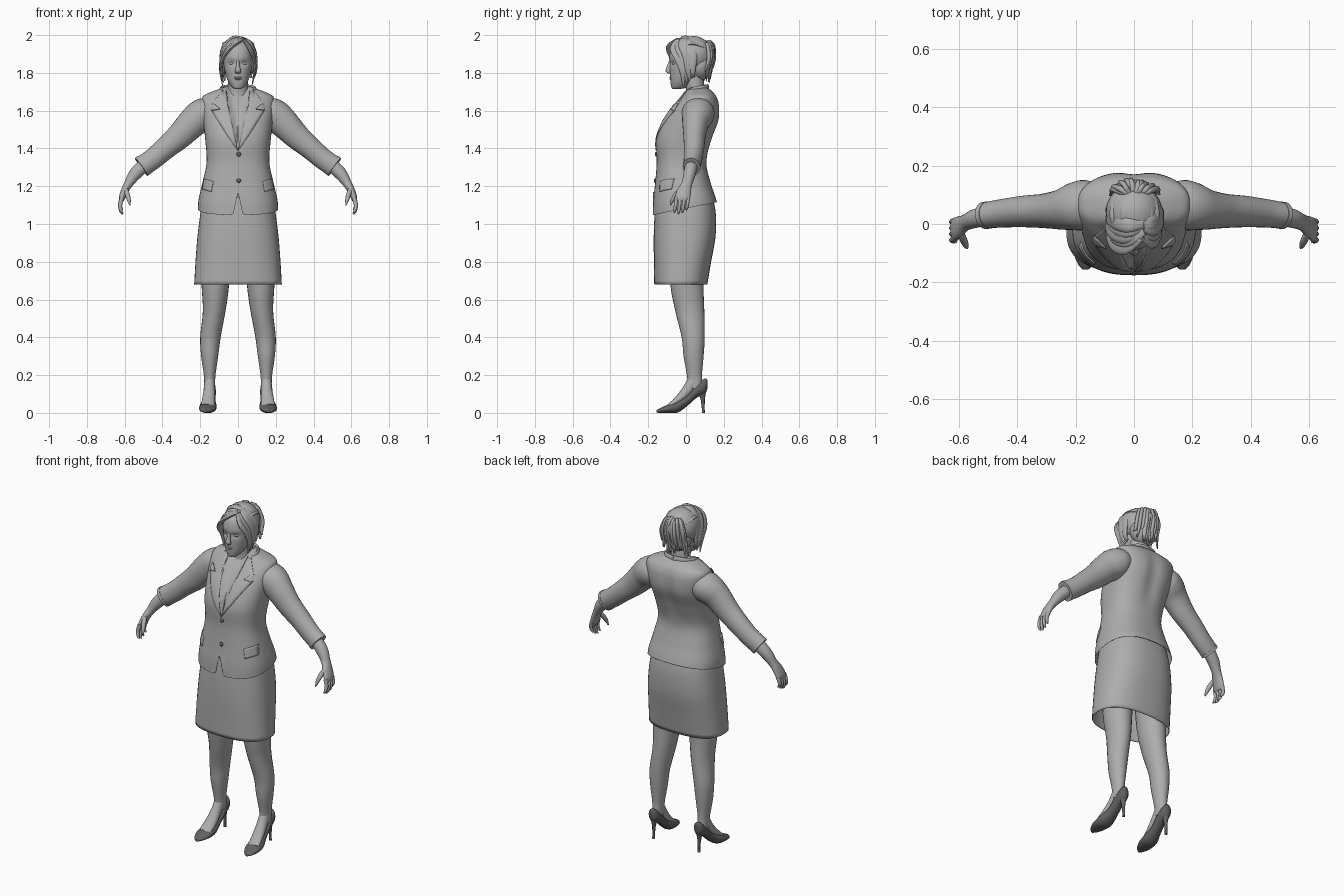
import bpy, bmesh, math, random
from mathutils import Vector
from mathutils.bvhtree import BVHTree

random.seed(4)
X, Y, Z = Vector((1, 0, 0)), Vector((0, 1, 0)), Vector((0, 0, 1))
FLAT, UPRIGHT = (X, Y), (X, Z)

cube = bpy.data.objects.get("Cube")
if cube:
    bpy.data.objects.remove(cube)


def material(name, level):
    m = bpy.data.materials.new(name)
    m.use_nodes = True
    m.diffuse_color = (level, level, level, 1)
    m.node_tree.nodes["Principled BSDF"].inputs["Base Color"].default_value = m.diffuse_color
    return m


GREY = material("mid grey", 0.42)
DARK = material("dark grey", 0.12)
made = []


def finish(name, bm, mat, mirror=False, thick=0):
    bmesh.ops.recalc_face_normals(bm, faces=bm.faces)
    mesh = bpy.data.meshes.new(name)
    bm.to_mesh(mesh)
    bm.free()
    mesh.materials.append(mat)
    ob = bpy.data.objects.new(name, mesh)
    bpy.context.collection.objects.link(ob)
    if thick:
        ob.modifiers.new("thickness", "SOLIDIFY").thickness = thick
    if mirror:
        ob.modifiers.new("mirror", "MIRROR")
    made.append(ob)
    return ob


def smooth_keys(keys, steps):
    """Catmull-Rom samples through rows of numbers."""
    out = []
    for i in range(len(keys) - 1):
        p = [keys[max(0, i - 1)], keys[i], keys[i + 1], keys[min(len(keys) - 1, i + 2)]]
        for s in range(steps):
            t = s / steps
            out.append([b + t / 2 * (c - a + t * (2 * a - 5 * b + 4 * c - d + t * (3 * (b - c) + d - a)))
                        for a, b, c, d in zip(*p)])
    return out + [list(keys[-1])]


def tube(name, keys, mat=GREY, sides=20, steps=4, axes=None, ref=Y, power=2,
         mirror=False, caps=True, thick=0, tweak=None):
    """Loft rings (x, y, z, half width, half depth) along a path."""
    rows = smooth_keys(keys, steps)
    bm = bmesh.new()
    rings = []
    for i, (x, y, z, a, b) in enumerate(rows):
        if axes:
            u, v = axes
        else:
            t = Vector(rows[min(i + 1, len(rows) - 1)][:3]) - Vector(rows[max(i - 1, 0)][:3])
            u = ref.cross(t).normalized()
            v = t.normalized().cross(u)
        ring = []
        for k in range(sides):
            ang = math.tau * k / sides
            s, c = math.sin(ang), -math.cos(ang)
            p = Vector((x, y, z)) + u * (max(a, .001) * math.copysign(abs(s) ** (2 / power), s)) \
                + v * (max(b, .001) * math.copysign(abs(c) ** (2 / power), c))
            ring.append(bm.verts.new(tweak(p) if tweak else p))
        rings.append(ring)
    for r, q in zip(rings, rings[1:]):
        for k in range(sides):
            j = (k + 1) % sides
            bm.faces.new((r[k], r[j], q[j], q[k]))
    if caps:
        bm.faces.new(rings[0])
        bm.faces.new(rings[-1])
    return finish(name, bm, mat, mirror, thick)


def body(rows):
    """Turn (z, half width, front, back) rows into centred rings."""
    return [(0, (f + b) / 2, z, w, (b - f) / 2) for z, w, f, b in rows]


def ball(name, loc, size, mat=GREY, mirror=False):
    bm = bmesh.new()
    bmesh.ops.create_uvsphere(bm, u_segments=24, v_segments=16, radius=1)
    for v in bm.verts:
        v.co = [l + c * s for l, c, s in zip(loc, v.co, size)]
    return finish(name, bm, mat, mirror)


# Jacket with recessed neck opening, grooved back and a notched, sloping hem
def shape_jacket(p):
    if p.y < .05 and p.z > 1.39:
        inside = .068 * (p.z - 1.39) / .32 - abs(p.x)
        p.y += .025 * min(1, max(0, inside / .015))
    if p.y > .08 and 1.35 < p.z < 1.7:
        p.y -= .012 * math.exp(-(p.x / .04) ** 2) * math.sin(math.pi * (p.z - 1.35) / .35)
    notch = max(0, .12 - abs(p.x) * 4.7) if p.y < 0 else 0
    p.z = max(p.z, 1.083 + .2 * p.y + notch)
    return p


jacket = tube("jacket", body([
    (1.035, .212, -.176, .165), (1.12, .21, -.173, .162), (1.22, .188, -.163, .13),
    (1.33, .166, -.155, .108), (1.45, .174, -.157, .14), (1.55, .185, -.12, .176),
    (1.63, .193, -.065, .177), (1.675, .186, -.025, .162), (1.7, .14, -.01, .14),
    (1.718, .09, .0, .12), (1.73, .06, .01, .105)]), sides=96, steps=8, axes=FLAT,
    power=2.5, caps=False, tweak=shape_jacket)
surface = BVHTree.FromPolygons([v.co for v in jacket.data.vertices],
                               [p.vertices[:] for p in jacket.data.polygons])


def patch(name, outline, lift=.005):
    """A thin cloth piece, drawn from the front and laid on the jacket."""
    bm = bmesh.new()
    f = bm.faces.new([bm.verts.new((x, 0, z)) for x, z in outline])
    bmesh.ops.triangulate(bm, faces=[f])
    bmesh.ops.subdivide_edges(bm, edges=bm.edges[:], cuts=5, use_grid_fill=True)
    for v in bm.verts:
        hit = surface.ray_cast(Vector((v.co.x, -1, v.co.z)), Y)[0]
        if hit is None:
            hit = surface.find_nearest(Vector((v.co.x, -.05, v.co.z)))[0]
        v.co = hit + Vector((hit.x * .02, -lift, 0))
    return finish(name, bm, GREY, True, .007)


patch("lapel", [(.001, 1.39), (.06, 1.475), (.137, 1.6), (.092, 1.607), (.13, 1.64),
                (.085, 1.705), (.06, 1.705), (.045, 1.6)])
patch("pocket_flap", [(.13, 1.225), (.18, 1.24), (.188, 1.185), (.14, 1.17)], .003)
tube("collar", [(.08, .0, 1.695, .006, .012), (.09, .05, 1.71, .008, .018),
                (.06, .1, 1.717, .008, .02), (0, .115, 1.72, .008, .02)],
     ref=Z, mirror=True)
for n, z in (("upper", 1.37), ("lower", 1.23)):
    y = surface.ray_cast(Vector((.004, -1, z)), Y)[0].y
    ball(n + "_button", (.004, y - .002, z), (.012, .006, .012), DARK)

# Sleeves
tube("sleeve", [(.1, .068, 1.6, .05, .06), (.16, .066, 1.59, .08, .085),
                (.2, .06, 1.57, .086, .083), (.245, .05, 1.532, .079, .07),
                (.31, .045, 1.465, .069, .059), (.38, .043, 1.405, .06, .054),
                (.45, .037, 1.345, .056, .049), (.508, .03, 1.305, .056, .045)],
     sides=28, mirror=True)
tube("cuff_band", [(.498, .031, 1.312, .058, .047), (.512, .029, 1.302, .058, .047)],
     sides=28, mirror=True)

# Forearms and hands
tube("forearm", [(.47, .035, 1.335, .036, .034), (.54, .02, 1.27, .034, .033),
                 (.578, .005, 1.215, .024, .028), (.598, -.008, 1.18, .02, .036),
                 (.614, -.018, 1.14, .017, .04), (.618, -.02, 1.12, .011, .037)], mirror=True)
for i, (n, length) in enumerate((("index", .07), ("middle", .078), ("ring", .07), ("little", .055))):
    y = -.051 + .021 * i
    tube(n + "_finger", [(.614, y, 1.14, .012, .01), (.624, y - .004, 1.13 - length * .4, .011, .009),
                         (.62, y - .008, 1.13 - length * .8, .009, .008),
                         (.61, y - .01, 1.13 - length, .004, .004)], sides=10, mirror=True)
tube("thumb", [(.595, -.03, 1.185, .012, .012), (.585, -.055, 1.155, .013, .012),
               (.577, -.073, 1.125, .01, .01), (.572, -.083, 1.098, .003, .003)],
     sides=10, mirror=True)

# Skirt and legs
tube("skirt", body([(.68, .229, -.165, .11), (.8, .222, -.167, .13), (.93, .212, -.168, .153),
                    (1.05, .197, -.163, .155), (1.14, .182, -.153, .14)]),
     sides=48, axes=FLAT, power=2.5, caps=False, thick=-.003)
tube("leg", [(.115, 0, .92, .085, .1), (.12, .005, .68, .073, .088), (.126, .02, .54, .06, .077),
             (.146, .038, .4, .054, .061), (.15, .04, .3, .045, .053), (.15, .045, .2, .031, .04),
             (.15, .05, .13, .028, .04)], axes=FLAT, sides=24, mirror=True)
tube("foot", [(.15, .05, .19, .028, .032), (.151, .015, .13, .029, .03),
              (.155, -.03, .078, .034, .024), (.16, -.085, .035, .036, .014)], mirror=True)

# Court shoes
tube("shoe", [(.15, .113, .15, .008, .022), (.15, .1, .142, .027, .04), (.15, .055, .115, .033, .036),
              (.153, .005, .065, .034, .03), (.158, -.045, .034, .045, .033),
              (.162, -.1, .021, .044, .021), (.165, -.14, .012, .026, .012),
              (.166, -.157, .008, .008, .006)], DARK, axes=UPRIGHT, mirror=True)
tube("shoe_heel", [(.15, .082, .13, .024, .028), (.15, .088, .08, .011, .013),
                   (.15, .091, .03, .007, .008), (.15, .092, 0, .008, .008)],
     DARK, sides=14, axes=FLAT, mirror=True)


# Neck and head
def shape_face(p):
    if p.y < 0:
        d = ((abs(p.x) - .033) / .02) ** 2 + ((p.z - 1.852) / .014) ** 2
        p.y += .012 * math.exp(-d)
    return p


tube("neck", [(0, .05, 1.65, .06, .055), (0, .05, 1.71, .055, .05), (0, .035, 1.8, .052, .055)],
     axes=FLAT)
tube("head", body([(1.715, .012, -.07, -.03), (1.722, .03, -.077, .0), (1.75, .05, -.082, .04),
                   (1.79, .065, -.084, .07), (1.84, .074, -.086, .09), (1.89, .076, -.088, .1),
                   (1.94, .066, -.07, .095), (1.975, .03, -.02, .06)]),
     sides=40, steps=6, axes=FLAT, power=2.15, tweak=shape_face)
tube("nose", [(0, -.08, 1.868, .007, .008), (0, -.088, 1.838, .009, .012),
              (0, -.094, 1.81, .016, .014), (0, -.084, 1.797, .012, .01)], axes=FLAT)
ball("eyelid", (.033, -.062, 1.85), (.015, .011, .008), mirror=True)
ball("ear", (.076, .018, 1.825), (.008, .018, .03), mirror=True)
ball("upper_lip", (0, -.08, 1.775), (.022, .008, .005))
ball("lower_lip", (0, -.079, 1.767), (.018, .008, .005))

# Hair mass
ball("hair_cap", (0, .04, 1.895), (.097, .1, .1))
ball("hair_nape", (0, .078, 1.84), (.082, .06, .08))
ball("hair_knot", (0, .115, 1.905), (.062, .038, .055))


def jitter(path, amount):
    off = Vector([random.uniform(-amount, amount) for _ in range(3)])
    return [(x + off.x, y + off.y, z + off.z, a, b) for x, y, z, a, b in path]


# Fringe locks, layered from the forehead back over the crown
for k in range(5):
    end = 1.735 + .012 * k
    tube("right_fringe", jitter([(.03, -.035 + .01 * k, 1.978, .006, .016),
                                 (-.03, -.076 + .019 * k, 1.94 + .011 * k, .01, .026),
                                 (-.074 - .003 * k, -.06 + .02 * k, 1.885 + .008 * k, .009, .024),
                                 (-.09, -.015 + .012 * k, 1.815, .007, .016),
                                 (-.08, -.01 + .014 * k, end, .002, .004)], .004), sides=12)
    tube("left_fringe", jitter([(.03, -.035 + .01 * k, 1.978, .006, .016),
                                (.064, -.06 + .019 * k, 1.93 + .008 * k, .01, .022),
                                (.087 + .001 * k, -.035 + .018 * k, 1.875 + .006 * k, .009, .022),
                                (.091, -.015 + .012 * k, 1.81, .007, .016),
                                (.077, -.01 + .014 * k, end, .002, .004)], .004), sides=12)

# Crown locks swept back into the knot
for i in range(9):
    s = (i - 4) / 4
    low = .034 * s * s
    tube("swept_lock", jitter([(s * .05, -.03, 1.962 - low, .006, .012),
                               (s * .068, .03, 1.988 - low, .008, .016),
                               (s * .055, .09, 1.972 - low, .009, .016),
                               (s * .02, .125, 1.935, .008, .012)], .003), ref=X, sides=10)

# Tousled ends falling from the knot
for i in range(18):
    s = (i - 8.5) / 8.5
    low = .025 * s * s
    drop = random.uniform(1.745, 1.82)
    tube("knot_lock", jitter([(s * .02, .1, 1.955, .006, .009), (s * .05, .138 - low, 1.955, .009, .009),
                              (s * .074, .146 - low, 1.89, .01, .01), (s * .075, .134 - low, 1.83, .008, .01),
                              (s * .085, .127 - low, drop, .002, .003)], .007), ref=X, sides=8)

# Smooth shading with sharp creases kept
bpy.ops.object.select_all(action="DESELECT")
for ob in made:
    ob.select_set(True)
bpy.context.view_layer.objects.active = jacket
bpy.ops.object.shade_smooth_by_angle(angle=math.radians(50))
